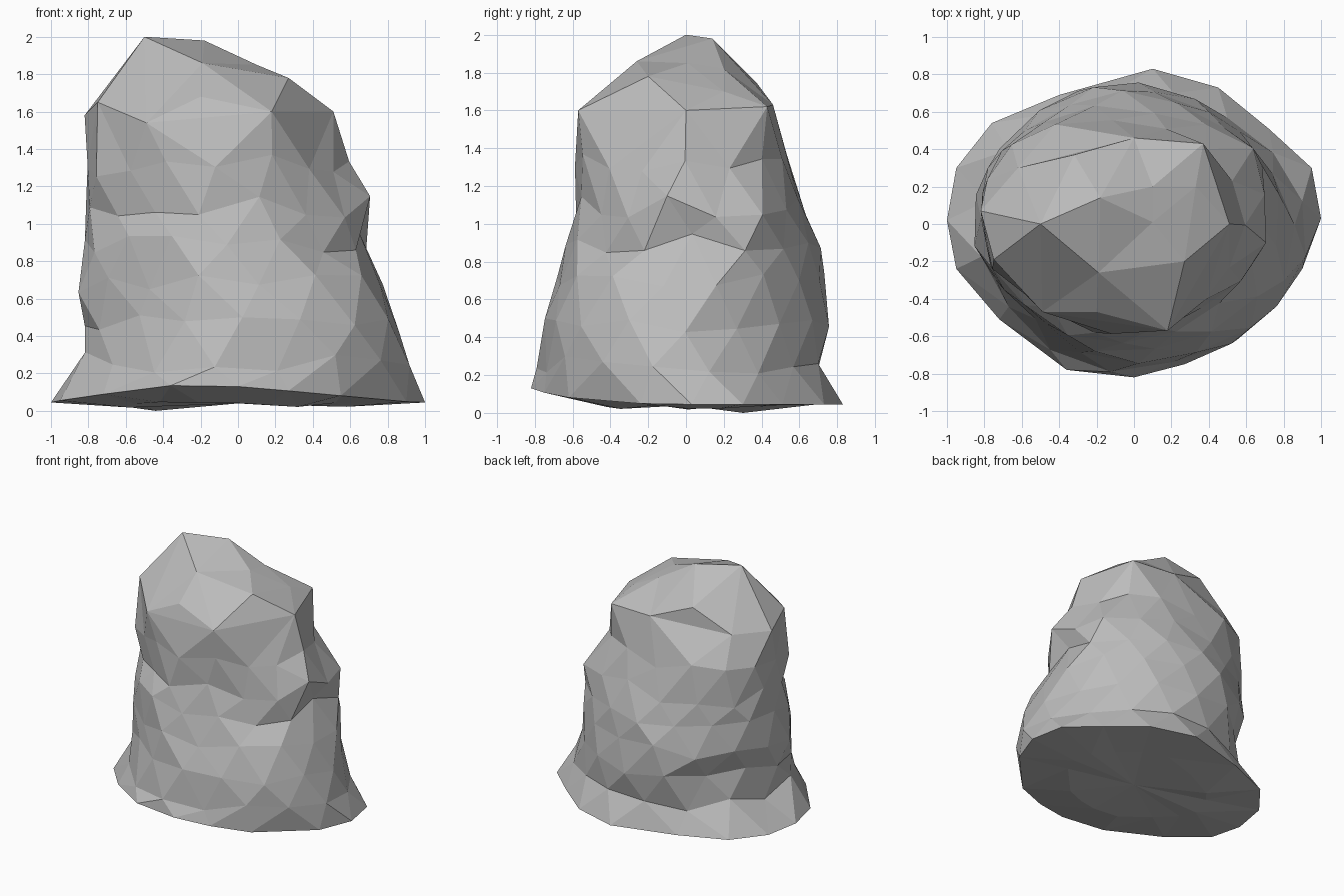
import bpy, bmesh, math, random
from mathutils import Vector
from mathutils.geometry import delaunay_2d_cdt

random.seed(7)
cube = bpy.data.objects.get("Cube")
if cube:
    bpy.data.objects.remove(cube)

stone = bpy.data.materials.new("grey stone")
stone.use_nodes = True
colour = (0.5, 0.5, 0.5, 1)
stone.diffuse_color = colour
stone.node_tree.nodes["Principled BSDF"].inputs["Base Color"].default_value = colour

# Outline of the foot, anticlockwise from the left-hand side
FOOT = [
    (1, 0.03), (0.95, 0.3), (0.72, 0.51), (0.45, 0.73),
    (0.1, 0.83), (-0.4, 0.69), (-0.76, 0.54), (-0.95, 0.3),
    (-1, 0.02), (-0.95, -0.24), (-0.72, -0.51), (-0.36, -0.78),
    (0, -0.82), (0.27, -0.75), (0.55, -0.62), (0.9, -0.24),
]
SIDES = len(FOOT)
# height, lowest x, highest x, front y, back y, squareness power
LEVELS = [
    (0.26, -0.84, 0.94, -0.8, 0.75, 1),
    (0.48, -0.82, 0.87, -0.78, 0.77, 1),
    (0.68, -0.9, 0.8, -0.71, 0.75, 1),
    (0.9, -0.83, 0.71, -0.65, 0.72, 1),
    (1.09, -0.82, 0.73, -0.59, 0.65, 0.95),
    (1.31, -0.83, 0.59, -0.58, 0.57, 0.9),
]
# local dents and bulges: centre, radius, outward push
DENTS = [
    ((0.45, -0.4, 1.15), 0.3, -0.08),
    ((0.68, 0.05, 0.85), 0.22, -0.06),
    ((0.58, 0.4, 1.03), 0.25, 0.1),
    ((-0.55, -0.45, 1.2), 0.35, -0.08),
    ((-0.6, -0.5, 0.6), 0.45, -0.07),
    ((-0.62, 0.42, 1.12), 0.25, 0.05),
    ((-0.6, 0.5, 0.6), 0.4, -0.05),
    ((0.1, 0.6, 1.2), 0.25, -0.04),
    ((0.62, 0.52, 0.38), 0.5, -0.09),
    ((0.35, -0.7, 0.4), 0.35, -0.05),
]


def ring_point(level, angle):
    z, x0, x1, y0, y1, power = level
    c, s = math.cos(angle), math.sin(angle)
    x = math.copysign(abs(c) ** power, c)
    y = math.copysign(abs(s) ** power, s)
    return Vector(((x0 + x1) / 2 + x * (x1 - x0) / 2,
                   (y0 + y1) / 2 + y * (y1 - y0) / 2, z))


def weather(p):
    for centre, radius, push in DENTS:
        near = max(0, 1 - (p - Vector(centre)).length / radius)
        p += Vector((p.x, p.y, 0)).normalized() * push * near
    inward = random.uniform(0.955, 1.015)
    return Vector((p.x * inward, p.y * inward, p.z + random.uniform(-0.06, 0.06)))


bm = bmesh.new()

# Foot, lifted along the front
foot = []
for x, y in FOOT:
    lift = (0.085 - 0.04 * x) * max(0, -y / 0.82) ** 2
    foot.append(bm.verts.new((x, y, 0.045 + lift)))

# Weathered trunk: staggered rings of triangles
rings = [foot]
for i, level in enumerate(LEVELS, 1):
    angles = [math.tau * (k + 0.5 * (i % 2)) / SIDES for k in range(SIDES)]
    rings.append([bm.verts.new(weather(ring_point(level, a))) for a in angles])

for i, (low, high) in enumerate(zip(rings, rings[1:])):
    for k in range(SIDES):
        n = (k + 1) % SIDES
        if i % 2:
            bm.faces.new((low[k], high[n], high[k]))
            bm.faces.new((low[k], low[n], high[n]))
        else:
            bm.faces.new((low[k], low[n], high[k]))
            bm.faces.new((low[n], high[n], high[k]))

# Uneven underside
inner = []
for v in foot:
    height = random.uniform(0.015, 0.05)
    inner.append(bm.verts.new((v.co.x * 0.58, v.co.y * 0.56, height)))
inner[SIDES // 4 + 2].co.z = 0
centre = bm.verts.new((0, 0, 0.04))
for k in range(SIDES):
    n = (k + 1) % SIDES
    bm.faces.new((foot[n], foot[k], inner[k], inner[n]))
    bm.faces.new((inner[n], inner[k], centre))

# Faceted crown: a triangulated cap, bridged to the trunk
CROWN = [
    (-0.5, 0, 2.0), (-0.18, 0.14, 1.98), (-0.19, -0.26, 1.86),
    (0.27, -0.2, 1.78), (0.1, 0.01, 1.85), (-0.2, -0.47, 1.68),
    (0.18, -0.57, 1.6), (0.51, 0, 1.6), (0.33, 0.2, 1.7),
    (0.37, 0.43, 1.62), (0, 0.46, 1.63), (-0.32, 0.37, 1.75),
    (0.1, 0.2, 1.82), (-0.62, 0.3, 1.58), (-0.82, 0.07, 1.58),
    (-0.75, -0.19, 1.65), (-0.49, -0.47, 1.54),
]
crown = [bm.verts.new(p) for p in CROWN]
flat = [Vector(p[:2]) for p in CROWN]
cap = delaunay_2d_cdt(flat, [], [], 0, 0.00001)
triangles, sources = cap[2], cap[3]
for triangle in triangles:
    bm.faces.new([crown[sources[i][0]] for i in triangle])
open_edges = [e for e in bm.edges if len(e.link_faces) == 1]
bmesh.ops.bridge_loops(bm, edges=open_edges)

bmesh.ops.triangulate(bm, faces=bm.faces[:])
bmesh.ops.recalc_face_normals(bm, faces=bm.faces[:])

mesh = bpy.data.meshes.new("boulder")
bm.to_mesh(mesh)
bm.free()
mesh.materials.append(stone)
boulder = bpy.data.objects.new("boulder", mesh)
bpy.context.collection.objects.link(boulder)
